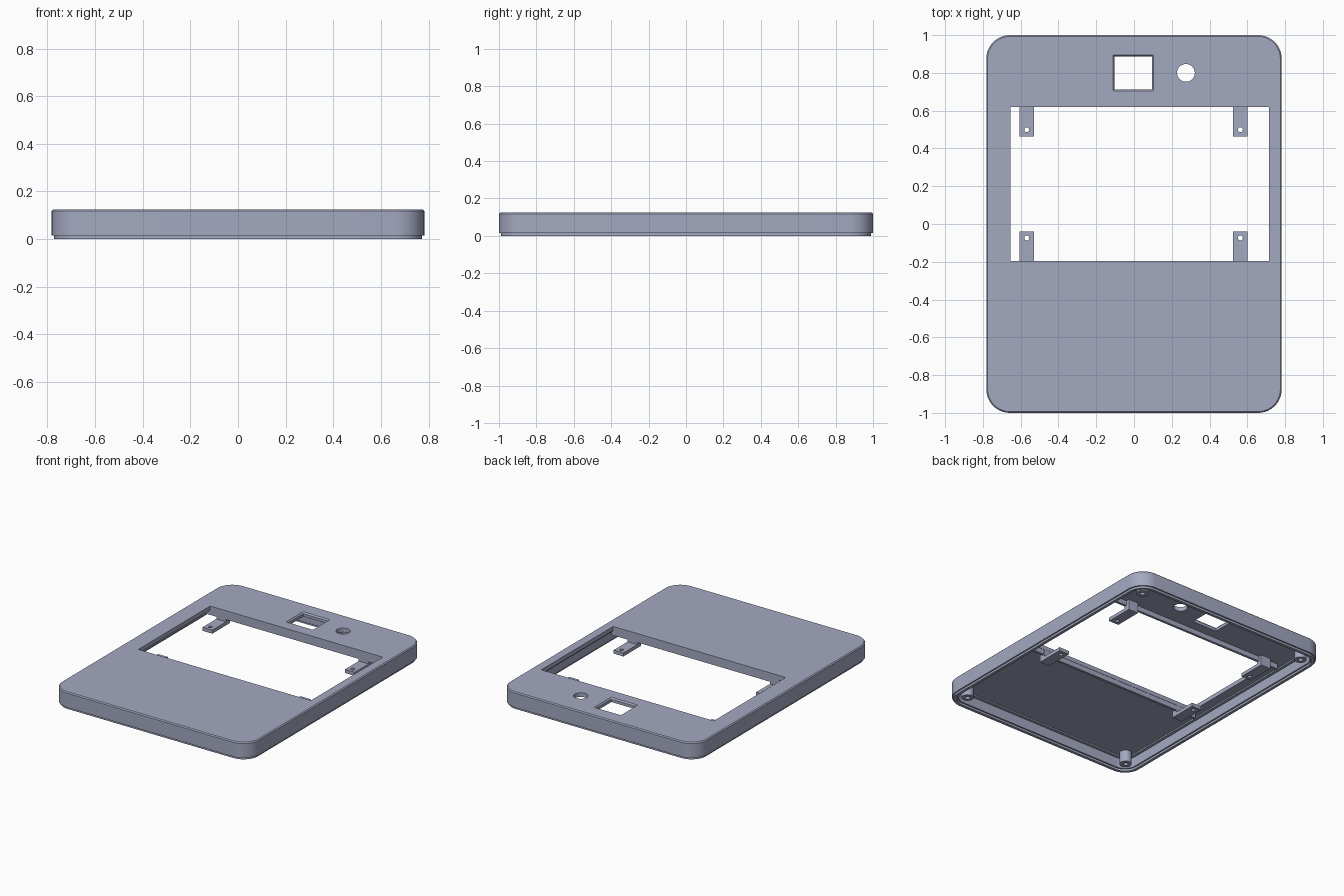
import bpy, bmesh, math

cube = bpy.data.objects.get("Cube")
if cube:
    bpy.data.objects.remove(cube, do_unlink=True)

mat = bpy.data.materials.new("blue grey plastic")
mat.use_nodes = True
COLOR = (0.37, 0.395, 0.53, 1)
mat.diffuse_color = COLOR
mat.node_tree.nodes["Principled BSDF"].inputs["Base Color"].default_value = COLOR

W, L, TOP, CEIL = 0.782, 1.0, 0.125, 0.095


def rounded_ring(hx, hy, r, n=10):
    pts = []
    for k, (sx, sy) in enumerate([(1, 1), (-1, 1), (-1, -1), (1, -1)]):
        for i in range(n + 1):
            a = math.pi / 2 * (k + i / n)
            pts.append((sx * (hx - r) + r * math.cos(a), sy * (hy - r) + r * math.sin(a)))
    return pts


def circle_ring(r, n=32):
    return [(r * math.cos(math.tau * i / n), r * math.sin(math.tau * i / n)) for i in range(n)]


def loft(name, rings, centre=(0, 0)):
    """Solid skinned through (outline, height) rings, capped at both ends."""
    bm = bmesh.new()
    loops = [[bm.verts.new((x + centre[0], y + centre[1], z)) for x, y in pts] for pts, z in rings]
    for a, b in zip(loops, loops[1:]):
        for i in range(len(a)):
            j = (i + 1) % len(a)
            bm.faces.new((a[i], a[j], b[j], b[i]))
    bm.faces.new(loops[0])
    bm.faces.new(loops[-1])
    bmesh.ops.recalc_face_normals(bm, faces=bm.faces)
    me = bpy.data.meshes.new(name)
    bm.to_mesh(me)
    bm.free()
    me.materials.append(mat)
    ob = bpy.data.objects.new(name, me)
    bpy.context.collection.objects.link(ob)
    return ob


def box(name, x0, x1, y0, y1, z0, z1):
    outline = [(x0, y0), (x1, y0), (x1, y1), (x0, y1)]
    return loft(name, [(outline, z0), (outline, z1)])


def cylinder(name, x, y, r, z0, z1, n=32):
    return loft(name, [(circle_ring(r, n), z0), (circle_ring(r, n), z1)], (x, y))


def combine(ob, other, operation):
    bpy.context.view_layer.objects.active = ob
    mod = ob.modifiers.new(operation, 'BOOLEAN')
    mod.operation, mod.solver, mod.object = operation, 'EXACT', other
    bpy.ops.object.modifier_apply(modifier=mod.name)
    bpy.data.objects.remove(other, do_unlink=True)


# Hollow case: ceiling, inner wall, stepped lip, outer wall, chamfered top
steps = [(0.06, CEIL), (0.06, 0.085), (0.04, 0.085), (0.04, 0.015), (0.03, 0.015), (0.03, 0),
         (0.01, 0), (0.01, 0.015), (0, 0.015), (0, TOP - 0.007), (0.007, TOP)]
case = loft("case_shell", [(rounded_ring(W - d, L - d, 0.125 - d), z) for d, z in steps])

# Screen window
combine(case, box("window_cutter", -0.655, 0.715, -0.195, 0.62, 0.05, 0.2), 'DIFFERENCE')

# Square opening with a chamfered rim
square = [(rounded_ring(h, h - 0.01, 0.002, 1), z)
          for h, z in [(0.098, 0.05), (0.098, TOP - 0.01), (0.106, TOP), (0.106, 0.2)]]
combine(case, loft("square_cutter", square, (-0.004, 0.8)), 'DIFFERENCE')

# Round button opening
combine(case, cylinder("button_cutter", 0.275, 0.8, 0.047, 0.05, 0.2), 'DIFFERENCE')

# Corner screw posts
posts = []
for sx, side in ((-1, "right"), (1, "left")):
    for sy, end in ((-1, "front"), (1, "back")):
        x, y = sx * 0.675, sy * 0.89
        post = cylinder(f"screw_post_{end}_{side}", x, y, 0.04, 0.012, CEIL + 0.005)
        combine(post, cylinder("screw_cutter", x, y, 0.016, -0.01, 0.07, 20), 'DIFFERENCE')
        posts.append(post)

# Stiffening rails along the window
rails = [box("rail_front", -0.69, 0.735, -0.215, -0.197, 0.06, CEIL + 0.003),
         box("rail_back", -0.69, 0.735, 0.622, 0.64, 0.06, CEIL + 0.003)]

# L-shaped screen brackets with screw holes
brackets = []
for cx, side in ((-0.568, "right"), (0.563, "left")):
    for edge, s, end in ((-0.195, 1, "front"), (0.62, -1, "back")):
        def span(a, b):
            return sorted((edge + s * a, edge + s * b))
        x0, x1 = cx - 0.039, cx + 0.039
        bracket = box(f"bracket_{end}_{side}", x0, x1, *span(-0.045, 0.156), 0.02, 0.045)
        leg = box("bracket_leg", x0, x1, *span(-0.045, -0.001), 0.02, CEIL + 0.004)
        combine(bracket, leg, 'UNION')
        hole = cylinder("bracket_cutter", cx, edge + s * 0.121, 0.013, 0, 0.1, 20)
        combine(bracket, hole, 'DIFFERENCE')
        brackets.append(bracket)

# Smooth rounded surfaces, keep crisp edges
bpy.ops.object.select_all(action='DESELECT')
for ob in [case] + posts + rails + brackets:
    ob.select_set(True)
bpy.context.view_layer.objects.active = case
bpy.ops.object.shade_smooth_by_angle(angle=math.radians(30))
